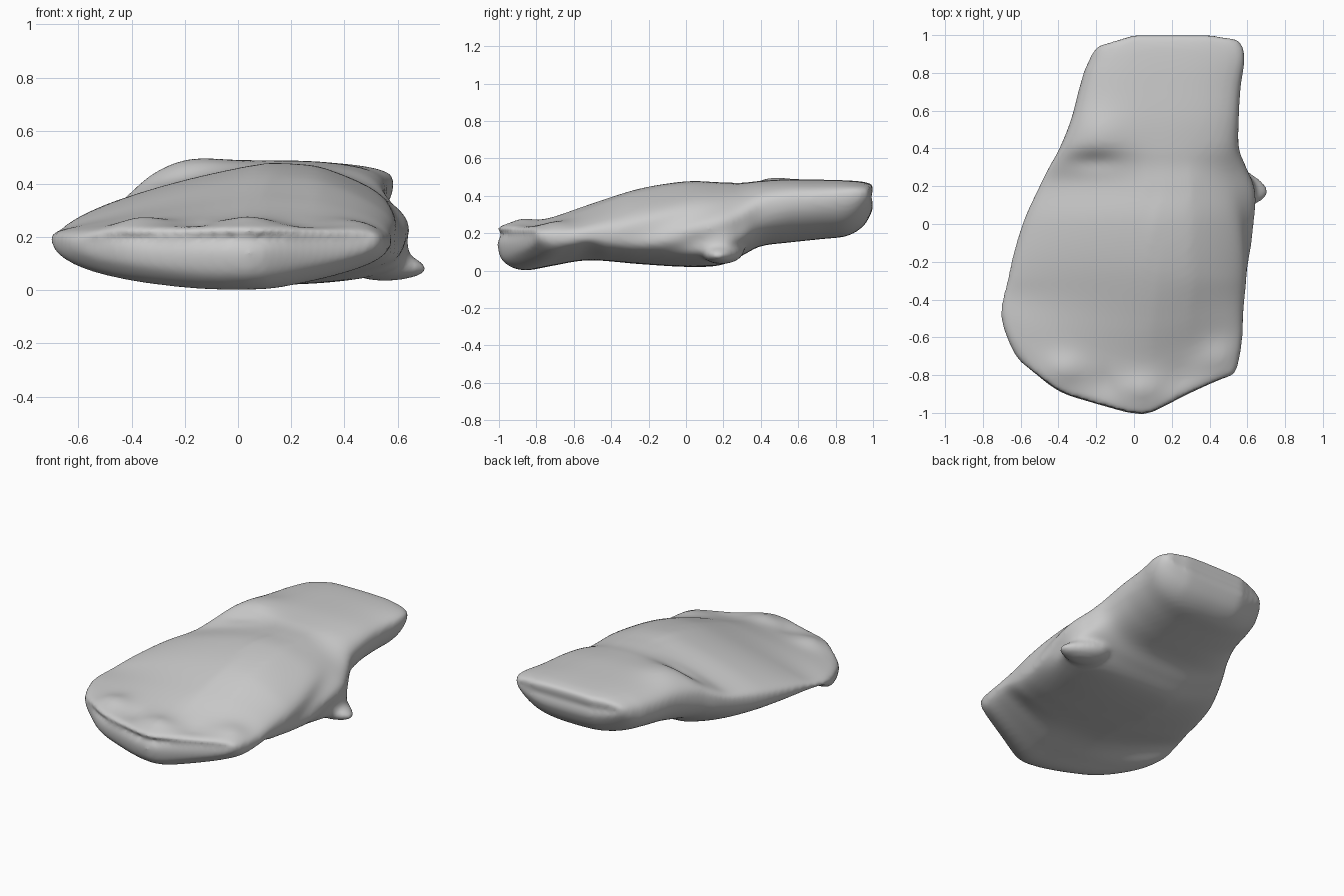
import bpy, bmesh
from math import cos, sin, pi, exp, copysign

# Sections along the paw: s (about y), x left, x right, z left edge, z right edge, z bottom, z top
SECTIONS = [
    (-0.985, -0.56, 0.48, 0.18, 0.20, 0.185, 0.205),
    (-0.998, -0.59, 0.51, 0.18, 0.20, 0.135, 0.222),
    (-0.97, -0.63, 0.54, 0.18, 0.19, 0.050, 0.240),
    (-0.87, -0.67, 0.56, 0.19, 0.18, 0.002, 0.255),
    (-0.72, -0.70, 0.575, 0.19, 0.18, 0.025, 0.285),
    (-0.52, -0.70, 0.58, 0.20, 0.19, 0.055, 0.355),
    (-0.25, -0.66, 0.60, 0.22, 0.19, 0.035, 0.440),
    (0.00, -0.59, 0.625, 0.24, 0.17, 0.020, 0.478),
    (0.18, -0.51, 0.645, 0.27, 0.16, 0.028, 0.473),
    (0.30, -0.45, 0.595, 0.30, 0.24, 0.080, 0.470),
    (0.40, -0.395, 0.555, 0.32, 0.32, 0.130, 0.480),
    (0.55, -0.335, 0.555, 0.34, 0.36, 0.150, 0.488),
    (0.72, -0.29, 0.565, 0.34, 0.38, 0.168, 0.486),
    (0.86, -0.25, 0.585, 0.35, 0.40, 0.185, 0.482),
    (0.95, -0.23, 0.58, 0.36, 0.41, 0.240, 0.474),
    (0.998, -0.19, 0.55, 0.39, 0.41, 0.330, 0.455),
    (0.992, -0.14, 0.52, 0.38, 0.40, 0.385, 0.400),
]
FRONT = [(-0.75, -0.59), (-0.62, -0.69), (-0.40, -0.87), (-0.2, -0.93), (0.05, -1.0),
         (0.3, -0.87), (0.48, -0.79), (0.65, -0.74)]
# Surface swellings and folds: x, y, radius x, radius y, height
BUMPS = [(-0.37, -0.77, 0.10, 0.08, 0.03), (0.03, -0.88, 0.10, 0.07, 0.025),
         (0.47, -0.71, 0.10, 0.09, 0.03), (-0.16, -0.84, 0.07, 0.07, -0.012),
         (0.24, -0.80, 0.08, 0.08, -0.012), (-0.20, 0.48, 0.15, 0.12, 0.025),
         (-0.22, 0.335, 0.13, 0.045, -0.02)]
ROWS_PER, RING = 7, 80


def spline(rows, i, t):
    p = [rows[min(max(i + k, 0), len(rows) - 1)] for k in (-1, 0, 1, 2)]
    return [0.5 * (2 * b + (c - a) * t + (2 * a - 5 * b + 4 * c - d) * t * t
                   + (3 * b - a - 3 * c + d) * t ** 3) for a, b, c, d in zip(*p)]


def front_line(x):
    # softened front outline
    total = 0
    for dx in (-0.06, -0.03, 0, 0.03, 0.06):
        q = min(max(x + dx, -0.75), 0.649)
        for (xa, ya), (xb, yb) in zip(FRONT, FRONT[1:]):
            if xa <= q <= xb:
                total += ya + (yb - ya) * (q - xa) / (xb - xa)
                break
    return total / 5 - 0.025


def spow(v, p):
    return copysign(abs(v) ** p, v)


def gauss(a, b, r):
    return exp(-((a - b) / r) ** 2)


def ramp(v, a, b):
    t = min(max((v - a) / (b - a), 0), 1)
    return t * t * (3 - 2 * t)


def ring_points(sec):
    s, x0, x1, zl, zr, zb, zt = sec
    # how strongly the back of the paw slopes to each side, and the sole tilts up
    slope = ramp(s, 0.44, 0.2) * ramp(zt, 0.22, 0.44)
    toe = ramp(s, -0.45, -0.65) * ramp(s, -0.999, -0.97)
    flank = ramp(s, -0.75, -0.45) * ramp(s, 0.5, 0.2)
    tip = ramp(s, 0.80, 0.98)
    under = 0.7 + 0.35 * ramp(s, 0.3, 0.6)
    pts = []
    for k in range(RING):
        a = 2 * pi * k / RING
        u = spow(cos(a), 0.75)
        v = spow(sin(a), 0.68 if sin(a) > 0 else under)
        x = (x0 + x1) / 2 + (x1 - x0) / 2 * u
        mid = min(max(zl + (zr - zl) * (u + 1) / 2, zb), zt)
        top = zt - slope * (0.2 * max(0, 0.1 - x) + 0.2 * max(0, x - 0.3))
        bot = zb + toe * (0.13 * max(0, x - 0.12) + 0.07 * max(0, -x - 0.1))
        bot += flank * 0.2 * max(0, -x - 0.15)
        z = mid + ((max(top, mid) - mid) if v > 0 else (mid - min(bot, mid))) * v
        y = s if s > -0.3 else -0.3 + (front_line(x) + 0.3) * (s + 0.3) / -0.7
        y -= tip * (0.3 * max(0, -x) + 0.15 * max(0, x - 0.4))
        if v > 0:
            z += v * sum(h * gauss(x, bx, rx) * gauss(y, by, ry) for bx, by, rx, ry, h in BUMPS)
        # creases running down the inner side
        if u > 0:
            x += u ** 4 * 0.012 * sin((z - 0.35 * y) * 38) * gauss(y, 0.05, 0.28)
        pts.append((x, y, z))
    return pts


# Paw and wrist
bm = bmesh.new()
rings = []
for i in range(len(SECTIONS) - 1):
    for j in range(ROWS_PER):
        rings.append([bm.verts.new(p) for p in ring_points(spline(SECTIONS, i, j / ROWS_PER))])
rings.append([bm.verts.new(p) for p in ring_points(SECTIONS[-1])])
for r0, r1 in zip(rings, rings[1:]):
    for k in range(RING):
        n = (k + 1) % RING
        bm.faces.new((r0[k], r0[n], r1[n], r1[k]))
for r in (rings[0], rings[-1]):
    bm.faces.new(r)

# Dewclaw pad merged into the inner side, tapering to its tip
pad = bmesh.ops.create_uvsphere(bm, u_segments=32, v_segments=20, radius=1)["verts"]
for v in pad:
    x, y, z = v.co
    w = 1 - 0.3 * x
    v.co = (0.55 + 0.16 * x, 0.19 + 0.11 * y * w - 0.02 * x, 0.10 + 0.065 * z * w - 0.02 * x)
bmesh.ops.recalc_face_normals(bm, faces=bm.faces)
mesh = bpy.data.meshes.new("paw")
bm.to_mesh(mesh)
bm.free()
paw = bpy.data.objects.new("paw", mesh)
bpy.context.collection.objects.link(paw)

# Fuse into one soft skin
remesh = paw.modifiers.new("fuse", 'REMESH')
remesh.mode = 'VOXEL'
remesh.voxel_size = 0.014
remesh.use_smooth_shade = True
smooth = paw.modifiers.new("soften", 'SMOOTH')
smooth.factor = 0.5
smooth.iterations = 10
